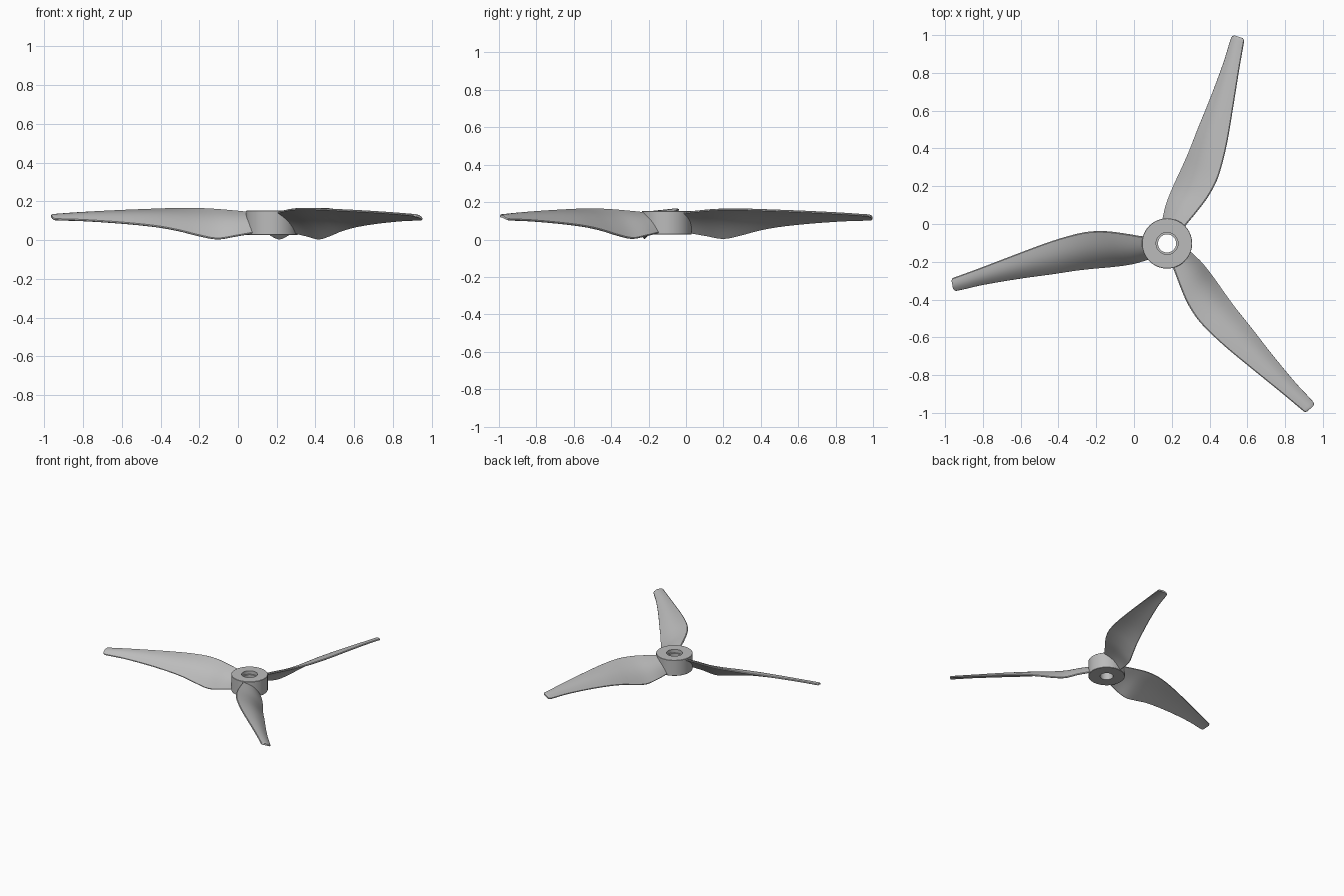
import bpy, bmesh, math
from mathutils import Vector

cube = bpy.data.objects.get("Cube")
if cube:
    bpy.data.objects.remove(cube, do_unlink=True)

HUB = Vector((0.175, -0.103, 0))

grey = bpy.data.materials.new("plain grey")
grey.use_nodes = True
colour = (0.5, 0.5, 0.5, 1)
grey.diffuse_color = colour
grey.node_tree.nodes["Principled BSDF"].inputs["Base Color"].default_value = colour


def bridge(bm, a, b):
    """Join two closed loops with quads."""
    for i in range(len(a)):
        j = (i + 1) % len(a)
        bm.faces.new((a[i], a[j], b[j], b[i]))


def finish(bm, name):
    bmesh.ops.recalc_face_normals(bm, faces=bm.faces[:])
    mesh = bpy.data.meshes.new(name)
    bm.to_mesh(mesh)
    bm.free()
    mesh.materials.append(grey)
    mesh.shade_smooth()
    mesh.set_sharp_from_angle(angle=math.radians(35))
    return mesh


def place(mesh, name, turn=0):
    obj = bpy.data.objects.new(name, mesh)
    obj.location = HUB
    obj.rotation_euler.z = math.radians(turn)
    bpy.context.collection.objects.link(obj)


# Hub: turned ring with a stepped bore
profile = [(0.048, 0.027), (0.131, 0.027), (0.133, 0.029), (0.133, 0.150),
           (0.131, 0.152), (0.058, 0.152), (0.058, 0.125), (0.048, 0.125)]
bm = bmesh.new()
SEG = 64
rings = []
for k in range(SEG):
    a = math.tau * k / SEG
    rings.append([bm.verts.new((r * math.cos(a), r * math.sin(a), z)) for r, z in profile])
for k in range(SEG):
    bridge(bm, rings[k], rings[(k + 1) % SEG])
place(finish(bm, "hub"), "hub")

# Blade stations: radius, low edge offset and height, high edge offset and height
stations = [
    (0.09, 0.058, 0.036, -0.050, 0.143),
    (0.13, 0.064, 0.030, -0.062, 0.148),
    (0.20, 0.070, 0.018, -0.088, 0.155),
    (0.30, 0.065, 0.003, -0.121, 0.163),
    (0.40, 0.055, 0.021, -0.138, 0.166),
    (0.50, 0.047, 0.046, -0.136, 0.165),
    (0.62, 0.042, 0.067, -0.123, 0.161),
    (0.80, 0.032, 0.085, -0.093, 0.154),
    (1.00, 0.027, 0.098, -0.058, 0.144),
    (1.13, 0.031, 0.102, -0.037, 0.135),
    (1.15, 0.028, 0.104, -0.033, 0.133),
    (1.158, 0.017, 0.110, -0.022, 0.128),
]


def smooth_path(rows, steps):
    """Pass a smooth curve through the rows, with slopes taken per radius."""
    def slope(i, c):
        a, b = rows[max(i - 1, 0)], rows[min(i + 1, len(rows) - 1)]
        return (b[c] - a[c]) / (b[0] - a[0])
    for i in range(len(rows) - 1):
        p, q = rows[i], rows[i + 1]
        h = q[0] - p[0]
        for s in range(steps):
            t = s / steps
            e = t * t * (3 - 2 * t)
            yield [p[0] + h * t] + [
                p[c] + (q[c] - p[c]) * e
                + h * (t * (1 - t) ** 2 * slope(i, c) - t * t * (1 - t) * slope(i + 1, c))
                for c in range(1, 5)]
    yield list(rows[-1])


def section(bm, row):
    """Cambered blade section with rounded edges."""
    u, v0, z0, v1, z1 = row
    low, high = Vector((v0, z0 + 0.004)), Vector((v1, z1 - 0.004))
    chord = high - low
    along = chord.normalized()
    up = Vector((along.y, -along.x))
    N = 12
    top, bottom = [], []
    for k in range(N + 1):
        s = k / N
        arch = math.sin(math.pi * s)
        half = 0.005 + 0.006 * arch * min(1, chord.length / 0.15)
        mid = low + chord * s + up * (0.08 * chord.length * arch)
        top.append(mid + up * half)
        bottom.append(mid - up * half)
    loop = [low - along * 0.003] + top + [high + along * 0.003] + bottom[::-1]
    return [bm.verts.new((u, p.x, p.y)) for p in loop]


# Blade: loft through the stations, shared by three objects
bm = bmesh.new()
loops = [section(bm, row) for row in smooth_path(stations, 4)]
for a, b in zip(loops, loops[1:]):
    bridge(bm, a, b)
bm.faces.new(loops[0])
bm.faces.new(loops[-1])
blade = finish(bm, "blade")
for name, turn in (("back_blade", 71), ("right_blade", 191), ("front_left_blade", 311)):
    place(blade, name, turn)
